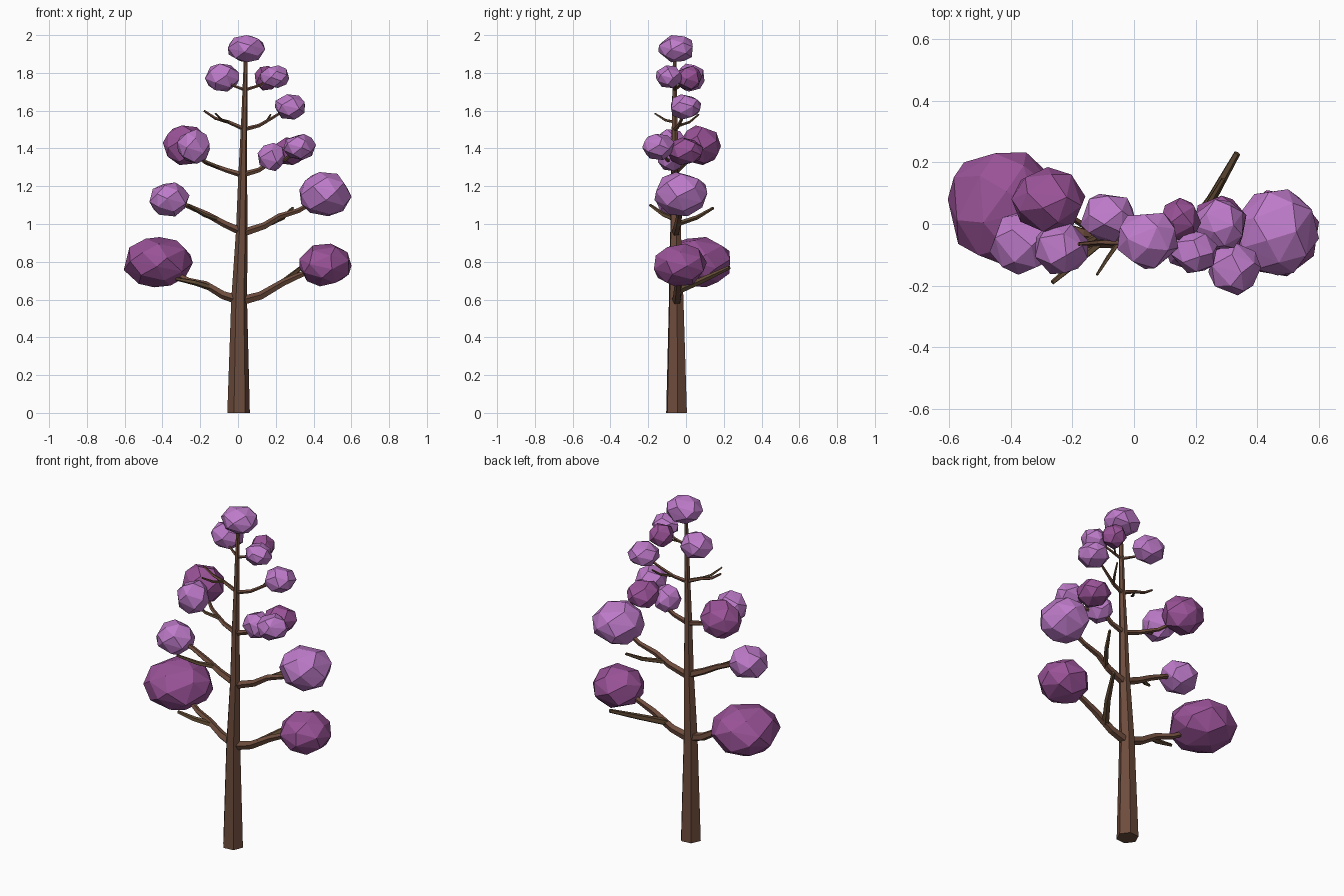
import bpy, bmesh, math, random
from mathutils import Vector

random.seed(4)


def material(name, rgb):
    m = bpy.data.materials.new(name)
    m.diffuse_color = (*rgb, 1)
    return m


BARK = material("bark brown", (0.155, 0.073, 0.046))
TWIG = material("twig brown", (0.125, 0.073, 0.036))
LIGHT = material("light purple leaves", (0.51, 0.195, 0.58))
DARK = material("dark purple leaves", (0.32, 0.085, 0.31))


def finish(bm, name, mat):
    bmesh.ops.recalc_face_normals(bm, faces=bm.faces)
    me = bpy.data.meshes.new(name)
    bm.to_mesh(me)
    bm.free()
    me.materials.append(mat)
    bpy.context.collection.objects.link(bpy.data.objects.new(name, me))


def tube(name, pts, radii, sides, mat, up=(0, 1, 0)):
    """Capped flat-sided tube through pts, one radius per point."""
    pts = [Vector(p) for p in pts]
    bm = bmesh.new()
    rings = []
    for i, p in enumerate(pts):
        d = (pts[min(i + 1, len(pts) - 1)] - pts[max(i - 1, 0)]).normalized()
        u = d.cross(Vector(up)).normalized()
        v = d.cross(u)
        if name == "trunk":
            u, v = Vector((1, 0, 0)), Vector((0, 1, 0))
        ring = []
        for k in range(sides):
            a = 2 * math.pi * (k + 0.1) / sides
            ring.append(bm.verts.new(p + radii[i] * (u * math.cos(a) + v * math.sin(a))))
        rings.append(ring)
    for a, b in zip(rings, rings[1:]):
        for k in range(sides):
            j = (k + 1) % sides
            bm.faces.new((a[k], a[j], b[j], b[k]))
    bm.faces.new(rings[0])
    bm.faces.new(rings[-1])
    finish(bm, name, mat)


def leaf_clump(name, centre, size, mat, n):
    """Faceted irregular ball: hull of jittered spiral points, fitted to its box."""
    pts = []
    spin = random.uniform(0, 6.28)
    for i in range(n):
        z = 1 - 2 * (i + 0.5) / n
        a = i * 2.39996 + spin + random.uniform(-0.2, 0.2)
        r = math.sqrt(1 - z * z)
        pts.append(Vector((r * math.cos(a), r * math.sin(a), z)))
    lo = [min(p[k] for p in pts) for k in range(3)]
    hi = [max(p[k] for p in pts) for k in range(3)]
    bm = bmesh.new()
    for p in pts:
        bm.verts.new([centre[k] + size[k] * (2 * (p[k] - lo[k]) / (hi[k] - lo[k]) - 1)
                      for k in range(3)])
    bmesh.ops.convex_hull(bm, input=bm.verts)
    finish(bm, name, mat)


# trunk
tube("trunk", [(0.003, -0.05, 0), (0.006, -0.052, 0.6), (0.02, -0.055, 0.96),
               (0.025, -0.058, 1.27), (0.032, -0.06, 1.51), (0.042, -0.06, 1.9)],
     [0.06, 0.042, 0.031, 0.023, 0.017, 0.01], 6, BARK)

# main branches: start radius, path
branches = [
    (0.026, [(0, -.05, .6), (-.08, -.04, .625), (-.17, -.03, .68), (-.26, 0, .7), (-.38, .04, .76)]),
    (0.026, [(.01, -.05, .59), (.12, -.045, .62), (.24, -.04, .69), (.33, -.035, .73), (.45, -.03, .78)]),
    (0.022, [(.02, -.055, .96), (-.07, -.06, 1.0), (-.16, -.06, 1.05), (-.25, -.055, 1.09), (-.35, -.06, 1.13)]),
    (0.022, [(.02, -.055, .95), (.14, -.045, .99), (.22, -.035, 1.04), (.32, -.03, 1.07), (.44, -.03, 1.14)]),
    (0.016, [(.025, -.058, 1.26), (-.06, -.045, 1.285), (-.17, 0, 1.325), (-.26, .06, 1.39)]),
    (0.016, [(.025, -.058, 1.26), (.11, -.055, 1.285), (.19, -.045, 1.335), (.28, -.01, 1.38)]),
    (0.012, [(.03, -.06, 1.505), (-.05, -.06, 1.54), (-.12, -.06, 1.56), (-.18, -.065, 1.6)]),
    (0.012, [(.03, -.06, 1.5), (.11, -.04, 1.52), (.18, -.02, 1.56), (.26, 0, 1.61)]),
    (0.009, [(.038, -.06, 1.71), (-.03, -.03, 1.735), (-.08, .01, 1.77)]),
    (0.009, [(.038, -.06, 1.71), (.12, -.06, 1.735), (.19, -.085, 1.78)]),
]
for i, (r, path) in enumerate(branches):
    n = len(path) - 1
    tube(f"branch_{i + 1}", path, [r * (1 - 0.5 * k / n) for k in range(n + 1)], 5, BARK)

# side twigs forking from the branches
twigs = [
    (0.017, [(-.15, -.033, .665), (-.23, -.075, .69), (-.33, -.085, .71)]),
    (0.02, [(.16, -.045, .645), (.25, .08, .7), (.335, .23, .77)]),
    (0.014, [(-.11, -.06, 1.025), (-.18, -.12, 1.05), (-.265, -.19, 1.1)]),
    (0.014, [(.16, -.045, 1.0), (.24, .06, 1.035), (.29, .145, 1.085)]),
    (0.011, [(-.1, -.03, 1.3), (-.17, -.065, 1.33), (-.23, -.08, 1.39)]),
    (0.011, [(.16, -.05, 1.315), (.25, -.1, 1.34), (.32, -.15, 1.4)]),
    (0.009, [(.13, -.055, 1.3), (.165, -.07, 1.33), (.18, -.075, 1.36)]),
    (0.008, [(-.05, -.06, 1.54), (-.085, -.11, 1.55), (-.12, -.165, 1.585)]),
    (0.008, [(.11, -.04, 1.52), (.15, .02, 1.54), (.173, .068, 1.58)]),
    (0.006, [(.08, -.06, 1.722), (.12, -.02, 1.74), (.15, .01, 1.77)]),
]
for i, (r, path) in enumerate(twigs):
    tube(f"twig_{i + 1}", path, [r, r * 0.85, r * 0.55], 5, TWIG, up=(0, 0, 1))

# leaf clumps: centre, half sizes, colour, point count
clumps = [
    ((-.422, .051, .798), (.183, .182, .133), DARK, 30),
    ((.463, -.03, .783), (.138, .14, .113), DARK, 26),
    ((.463, -.027, 1.158), (.138, .14, .117), LIGHT, 26),
    ((-.363, -.065, 1.13), (.106, .1, .09), LIGHT, 22),
    ((-.278, .08, 1.417), (.12, .105, .105), DARK, 24),
    ((-.235, -.08, 1.41), (.086, .083, .092), LIGHT, 20),
    ((.178, -.075, 1.355), (.074, .074, .075), LIGHT, 20),
    ((.327, -.147, 1.408), (.086, .085, .069), LIGHT, 20),
    ((.28, -.003, 1.385), (.085, .095, .073), DARK, 20),
    ((.275, 0, 1.62), (.079, .08, .067), LIGHT, 20),
    ((-.085, .02, 1.775), (.09, .078, .074), LIGHT, 20),
    ((.195, -.09, 1.78), (.076, .07, .06), LIGHT, 20),
    ((.153, .015, 1.772), (.065, .07, .065), DARK, 20),
    ((.045, -.055, 1.928), (.099, .091, .072), LIGHT, 22),
]
for i, (c, s, m, n) in enumerate(clumps):
    leaf_clump(f"leaf_clump_{i + 1}", c, s, m, n)
